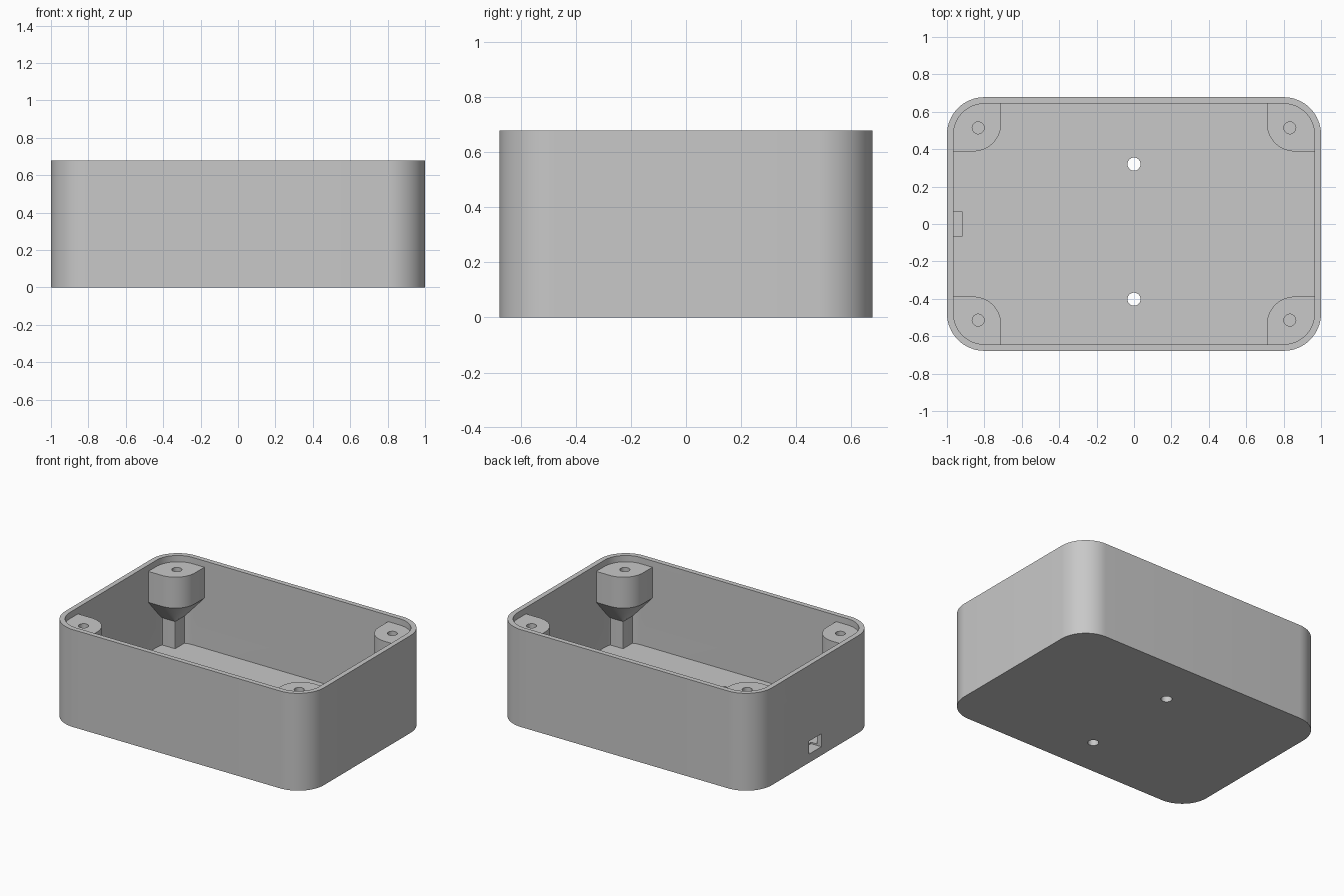
import bpy, bmesh, math

cube = bpy.data.objects.get("Cube")
if cube:
    bpy.data.objects.remove(cube, do_unlink=True)

# Main dimensions
HALF_X, HALF_Y, HEIGHT = 1.0, 0.678, 0.68
WALL, FLOOR, RADIUS = 0.035, 0.07, 0.2
PAD_TOP, PAD_BOTTOM, LEG_TOP = 0.636, 0.42, 0.26

grey = bpy.data.materials.new("plain_grey")
grey.use_nodes = True
color = (0.58, 0.58, 0.58, 1)
grey.diffuse_color = color
grey.node_tree.nodes["Principled BSDF"].inputs["Base Color"].default_value = color


def arc(cx, cy, r, start, end, steps):
    angles = [math.radians(start + (end - start) * i / steps) for i in range(steps + 1)]
    return [(cx + r * math.cos(a), cy + r * math.sin(a)) for a in angles]


def rounded_rect(hx, hy, r):
    pts = []
    for i, (sx, sy) in enumerate([(1, 1), (-1, 1), (-1, -1), (1, -1)]):
        pts += arc(sx * (hx - r), sy * (hy - r), r, 90 * i, 90 * i + 90, 16)
    return pts


def loft(name, levels):
    """Closed solid through outlines given as (z, points)."""
    bm = bmesh.new()
    rings = [[bm.verts.new((x, y, z)) for x, y in pts] for z, pts in levels]
    n = len(rings[0])
    for low, high in zip(rings, rings[1:]):
        for i in range(n):
            j = (i + 1) % n
            bm.faces.new((low[i], low[j], high[j], high[i]))
    bm.faces.new(rings[0][::-1])
    bm.faces.new(rings[-1])
    bmesh.ops.recalc_face_normals(bm, faces=bm.faces)
    mesh = bpy.data.meshes.new(name)
    bm.to_mesh(mesh)
    bm.free()
    mesh.materials.append(grey)
    obj = bpy.data.objects.new(name, mesh)
    bpy.context.collection.objects.link(obj)
    return obj


def prism(name, pts, z0, z1):
    return loft(name, [(z0, pts), (z1, pts)])


def cylinder(name, x, y, r, z0, z1):
    return prism(name, arc(x, y, r, 0, 348.75, 31), z0, z1)


def subtract(target, cutter):
    cutter.hide_render = True
    mod = target.modifiers.new("cut", 'BOOLEAN')
    mod.operation, mod.solver, mod.object = 'DIFFERENCE', 'EXACT', cutter
    bpy.context.view_layer.objects.active = target
    bpy.ops.object.modifier_apply(modifier=mod.name)
    bpy.data.objects.remove(cutter, do_unlink=True)


def corner_outline(sx, sy, x, y, r):
    """Corner block from (x, y) outwards, its inner corner rounded by r."""
    pts = arc(x + r, y + r, r, 180, 270, 12)
    pts += [(0.99, y), (0.99, 0.668), (x, 0.668)]
    return [(sx * px, sy * py) for px, py in pts]


# Box body and the space inside it
box = prism("enclosure_box", rounded_rect(HALF_X, HALF_Y, RADIUS), 0, HEIGHT)
cavity = prism("cavity", rounded_rect(HALF_X - WALL, HALF_Y - WALL, RADIUS - WALL),
               FLOOR, HEIGHT + 0.1)

# Screw posts left standing in the corners: thin leg, flare, wide pad
corners = [(sx, sy) for sx in (-1, 1) for sy in (-1, 1)]
for sx, sy in corners:
    leg = corner_outline(sx, sy, 0.857, 0.53, 0.004)
    pad = corner_outline(sx, sy, 0.71, 0.388, 0.15)
    subtract(cavity, loft("post", [(0, leg), (LEG_TOP, leg), (PAD_BOTTOM, pad), (PAD_TOP, pad)]))
subtract(box, cavity)

# Blind screw holes in the pads
for sx, sy in corners:
    subtract(box, cylinder("screw_hole", sx * 0.833, sy * 0.514, 0.032, 0.44, 0.66))

# Mounting holes through the floor
for y in (0.32, -0.402):
    subtract(box, cylinder("mount_hole", 0, y, 0.035, -0.05, 0.15))

# Cable opening in the end wall
slot = [(-1.05, -0.066), (-0.92, -0.066), (-0.92, 0.068), (-1.05, 0.068)]
subtract(box, prism("cable_slot", slot, 0.06, 0.15))

bpy.ops.object.select_all(action='DESELECT')
box.select_set(True)
bpy.context.view_layer.objects.active = box
bpy.ops.object.shade_smooth_by_angle(angle=math.radians(30))
